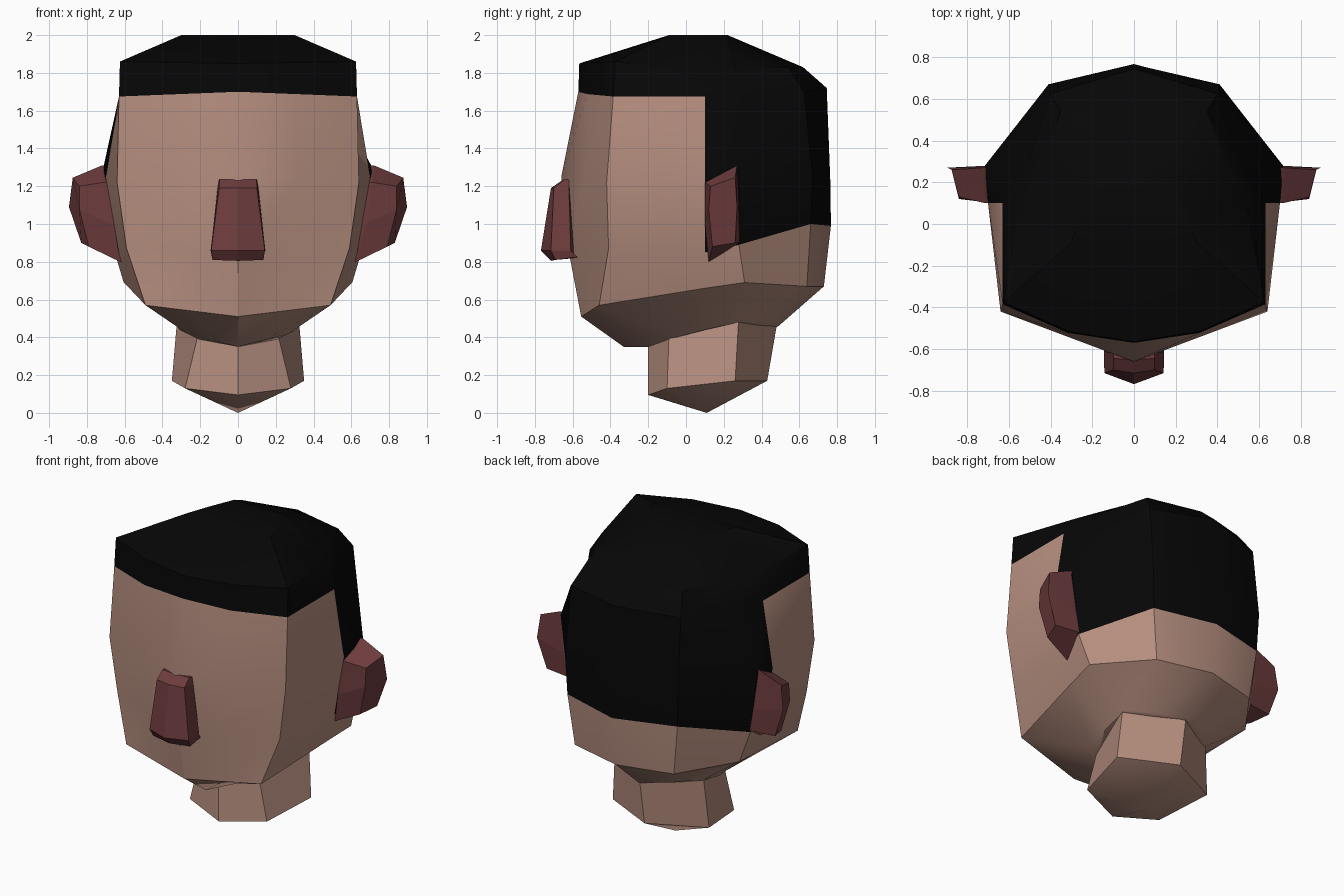
import bpy, bmesh, math
from mathutils import Vector

if "Cube" in bpy.data.objects:
    bpy.data.objects.remove(bpy.data.objects["Cube"])


def material(name, rgb):
    m = bpy.data.materials.new(name)
    m.use_nodes = True
    m.diffuse_color = (*rgb, 1)
    bsdf = m.node_tree.nodes["Principled BSDF"]
    bsdf.inputs["Base Color"].default_value = (*rgb, 1)
    bsdf.inputs["Roughness"].default_value = 0.8
    return m


skin = material("skin", (0.46, 0.27, 0.21))
hair = material("black_hair", (0.002, 0.002, 0.002))
red = material("dark_red", (0.155, 0.045, 0.047))


def mirrored(half):
    """Close a half ring by mirroring the points off the centre plane."""
    return half + [(-x, y, z) for x, y, z in reversed(half) if x > 0]


def loft(name, rings, mats, bottom=None, top=None, rule=None, smooth=False):
    """Bridge rings, capping each end with a face or a fan to a point."""
    bm = bmesh.new()
    rows = [[bm.verts.new(p) for p in r] for r in rings]
    n = len(rows[0])
    for a, b in zip(rows, rows[1:]):
        for i in range(n):
            j = (i + 1) % n
            bm.faces.new((a[i], a[j], b[j], b[i]))
    for row, tip in ((rows[0], bottom), (rows[-1], top)):
        if tip is None:
            bm.faces.new(row)
        else:
            t = bm.verts.new(tip)
            for i in range(n):
                bm.faces.new((row[i], row[(i + 1) % n], t))
    bmesh.ops.recalc_face_normals(bm, faces=bm.faces[:])
    if rule:
        for f in bm.faces:
            f.material_index = rule(f.calc_center_median())
    me = bpy.data.meshes.new(name)
    bm.to_mesh(me)
    bm.free()
    ob = bpy.data.objects.new(name, me)
    bpy.context.collection.objects.link(ob)
    for m in mats:
        me.materials.append(m)
    if smooth:
        bpy.ops.object.select_all(action='DESELECT')
        ob.select_set(True)
        bpy.context.view_layer.objects.active = ob
        bpy.ops.object.shade_smooth_by_angle(angle=math.radians(30))


def head_ring(bulge, *half):
    """Add a mid-forehead point between the front centre and the corner."""
    a, b = Vector(half[0]), Vector(half[1])
    mid = (a + b) / 2 + Vector((0, -bulge, 0))
    return mirrored([half[0], tuple(mid), *half[1:]])


# Head: front centre, front corner, hairline, side, back corner, back centre
jaw = [
    head_ring(0, (0, -.20, .35), (.21, -.09, .39), (.31, .10, .44),
              (.32, .28, .48), (.17, .38, .465), (0, .48, .455)),
    head_ring(0, (0, -.33, .35), (.27, -.10, .42), (.32, .10, .455),
              (.33, .28, .49), (.18, .40, .475), (0, .49, .46)),
    head_ring(0, (0, -.555, .51), (.49, -.46, .57), (.575, .10, .66),
              (.605, .31, .69), (.36, .64, .67), (0, .73, .67)),
    head_ring(0, (0, -.62, .85), (.59, -.41, .87), (.63, .10, .85),
              (.665, .28, .89), (.40, .66, 1.0), (0, .767, .99)),
]
cranium = [
    head_ring(0, (0, -.66, 1.25), (.64, -.42, 1.22), (.70, .10, 1.25),
              (.715, .28, 1.29), (.41, .67, 1.25), (0, .765, 1.2)),
    head_ring(.045, (0, -.57, 1.70), (.63, -.385, 1.675), (.63, .10, 1.675),
              (.51, .29, 1.69), (.40, .625, 1.70), (0, .745, 1.72)),
    head_ring(.045, (0, -.565, 1.85), (.625, -.375, 1.86), (.54, .10, 1.81),
              (.45, .27, 1.815), (.35, .54, 1.83), (0, .62, 1.83)),
    head_ring(0, (0, -.09, 2), (.30, -.09, 2), (.25, .05, 2),
              (.18, .22, 2), (.09, .22, 2), (0, .22, 2)),
]
# Hair covers the crown band and everything behind the ears
loft("head", jaw + cranium, [skin, hair], bottom=(0, .1, .43), smooth=True,
     rule=lambda c: int(c.z > 1.7 or (c.y > .12 and c.z > .92)))

# Six-sided neck with a pointed underside
loft("neck", [
    mirrored([(0, -.20, .095), (.28, -.10, .13), (.35, .26, .17), (0, .43, .17)]),
    mirrored([(0, -.20, .38), (.21, -.09, .42), (.32, .28, .52), (0, .485, .49)]),
], [skin], bottom=(0, .11, 0), smooth=True)

# Nose wedge
loft("nose", [
    mirrored([(0, -.58, .82), (.13, -.575, .825), (.135, -.69, .81), (0, -.715, .805)]),
    mirrored([(0, -.58, .86), (.145, -.61, .86), (.142, -.715, .86), (0, -.768, .86)]),
    mirrored([(0, -.60, 1.19), (.108, -.62, 1.19), (.10, -.70, 1.19), (0, -.715, 1.19)]),
    mirrored([(0, -.60, 1.235), (.10, -.62, 1.235), (.098, -.645, 1.235), (0, -.65, 1.235)]),
], [red])

# Ears: root ring sunk in the head, ring at the skin, outer ring
root = [(.715, .10, 1.22), (.72, .27, 1.31), (.70, .28, 1.05),
        (.66, .285, .90), (.625, .12, .80), (.675, .10, 1.0)]
outer = [(.84, .13, 1.20), (.875, .26, 1.245), (.895, .27, 1.09),
         (.83, .26, .90), (.79, .14, .88), (.84, .12, 1.08)]
for side, label in ((1, "left"), (-1, "right")):
    rings = [[(side * (x - d), y, z) for x, y, z in ring]
             for ring, d in ((root, .08), (root, 0), (outer, 0))]
    loft(label + "_ear", rings, [red])
